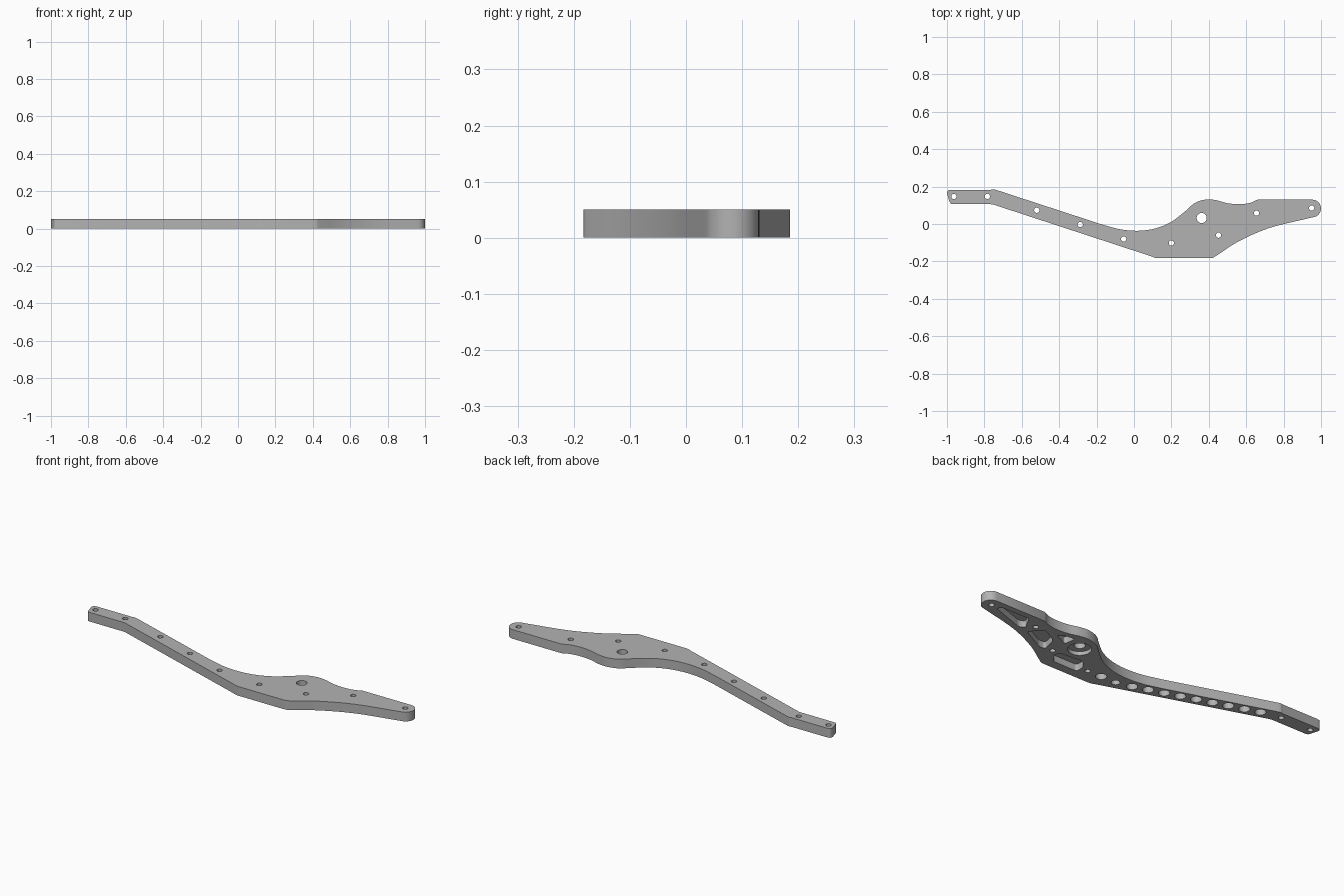
import bpy
import bmesh
from math import cos, sin, radians, tau
from mathutils import Vector

THICKNESS = 0.05
POCKET_DEPTH = 0.035

start_cube = bpy.data.objects.get("Cube")
if start_cube:
    bpy.data.objects.remove(start_cube, do_unlink=True)


def make_material(name, value):
    mat = bpy.data.materials.new(name)
    mat.use_nodes = True
    colour = (value, value, value, 1)
    mat.diffuse_color = colour
    mat.node_tree.nodes["Principled BSDF"].inputs["Base Color"].default_value = colour
    return mat


def arc(x, y, radius, start, end, steps):
    """Points along a circular arc, angles in degrees."""
    angles = [radians(start + (end - start) * i / steps) for i in range(steps + 1)]
    return [Vector((x + radius * cos(a), y + radius * sin(a))) for a in angles]


def circle(x, y, radius, sides=32):
    return [Vector((x + radius * cos(tau * i / sides), y + radius * sin(tau * i / sides)))
            for i in range(sides)]


def spline(points, steps=6):
    """Smooth curve passing through every given point."""
    p = [Vector(q) for q in points]
    p = [2 * p[0] - p[1]] + p + [2 * p[-1] - p[-2]]
    result = []
    for a, b, c, d in zip(p, p[1:], p[2:], p[3:]):
        for i in range(steps):
            t = i / steps
            result.append(b + (c - a) * (t / 2)
                          + (2 * a - 5 * b + 4 * c - d) * (t * t / 2)
                          + (3 * b - a - 3 * c + d) * (t ** 3 / 2))
    return result + [p[-2]]


def rounded(points, size, steps=6):
    """Closed polygon with every corner rounded off."""
    p = [Vector(q) for q in points]
    result = []
    for i, corner in enumerate(p):
        before, after = p[i - 1] - corner, p[(i + 1) % len(p)] - corner
        cut = min(size, before.length * 0.45, after.length * 0.45)
        a, b = corner + before.normalized() * cut, corner + after.normalized() * cut
        for k in range(steps + 1):
            t = k / steps
            result.append(a * (1 - t) ** 2 + corner * (2 * t * (1 - t)) + b * t * t)
    return result


def prisms(name, outlines):
    """One object made of upright prisms: (outline, bottom, top)."""
    bm = bmesh.new()
    for outline, bottom, top in outlines:
        base = bm.faces.new([bm.verts.new((q.x, q.y, bottom)) for q in outline])
        side = bmesh.ops.extrude_face_region(bm, geom=[base], use_keep_orig=True)
        moved = [v for v in side["geom"] if isinstance(v, bmesh.types.BMVert)]
        bmesh.ops.translate(bm, verts=moved, vec=(0, 0, top - bottom))
    bmesh.ops.recalc_face_normals(bm, faces=bm.faces)
    mesh = bpy.data.meshes.new(name)
    bm.to_mesh(mesh)
    bm.free()
    obj = bpy.data.objects.new(name, mesh)
    bpy.context.collection.objects.link(obj)
    return obj


def carve(target, cutter):
    cutter.hide_render = True
    mod = target.modifiers.new("carve", "BOOLEAN")
    mod.operation = "DIFFERENCE"
    mod.solver = "EXACT"
    mod.object = cutter
    bpy.context.view_layer.objects.active = target
    bpy.ops.object.modifier_apply(modifier=mod.name)
    bpy.data.objects.remove(cutter, do_unlink=True)


# Plate outline, clockwise from the narrow left tip
outline = spline([(-1, 0.165), (-0.994, 0.179), (-0.975, 0.183)], 4)
outline += spline([(-0.765, 0.183), (-0.75, 0.185), (-0.73, 0.18)], 4)
outline += spline([(-0.17, -0.003), (-0.07, -0.029), (0.03, -0.036), (0.12, -0.022),
                   (0.2, 0.012), (0.27, 0.065), (0.325, 0.112), (0.385, 0.131),
                   (0.44, 0.127), (0.5, 0.111), (0.565, 0.106), (0.62, 0.113),
                   (0.66, 0.13)])
outline += arc(0.953, 0.083, 0.047, 90, -75, 16)
outline += spline([(0.93, 0.03), (0.725, -0.021), (0.565, -0.09), (0.45, -0.163)])
outline += spline([(0.435, -0.173), (0.42, -0.181), (0.4, -0.183)], 4)
outline += spline([(0.14, -0.183), (0.115, -0.181), (0.09, -0.172)], 4)
outline += spline([(-0.74, 0.1), (-0.752, 0.104), (-0.768, 0.106)], 4)
outline += spline([(-0.965, 0.106), (-0.98, 0.109), (-0.987, 0.12)], 4)
plate = prisms("bracket_plate", [(outline, 0, THICKNESS)])

# Weight-saving pockets in the underside
pocket_shapes = [
    [(0.91, 0.075), (0.895, 0.098), (0.73, 0.1), (0.69, 0.025), (0.72, 0.01)],
    [(0.66, 0), (0.6, 0.065), (0.51, 0.015), (0.49, -0.07), (0.53, -0.07)],
    [(0.42, -0.09), (0.41, -0.058), (0.28, -0.045), (0.24, -0.085),
     (0.24, -0.135), (0.385, -0.135)],
    [(0.53, 0.065), (0.49, 0.085), (0.44, 0.092), (0.45, 0.025)],
]
cuts = [(rounded(shape, 0.015), -0.02, POCKET_DEPTH) for shape in pocket_shapes]

# Evenly spaced round pockets along the arm
arm_row = [(-0.055 - 0.0775 * i, -0.08 + 0.0256 * i) for i in range(9)]
cuts += [(circle(x, y, 0.027), -0.02, POCKET_DEPTH) for x, y in arm_row]
cuts.append((circle(0.03, -0.1, 0.021), -0.02, POCKET_DEPTH))
cuts.append((circle(0.118, -0.101, 0.027), -0.02, POCKET_DEPTH))

# Shallow counterbore around the pivot
pivot = (0.362, 0.032)
cuts.append((circle(*pivot, 0.057, 48), -0.02, 0.02))
carve(plate, prisms("pocket_cutter", cuts))

# Through holes: bolts, every third arm pocket, and the pivot
bolts = [(-0.963, 0.147), (-0.784, 0.148), (0.2, -0.102), (0.452, -0.06),
         (0.655, 0.058), (0.95, 0.085)] + arm_row[0:7:3]
holes = [(circle(x, y, 0.014, 24), -0.02, 0.1) for x, y in bolts]
holes.append((circle(*pivot, 0.027), -0.02, 0.1))
carve(plate, prisms("hole_cutter", holes))

# Finish
plate.data.materials.clear()
plate.data.materials.append(make_material("satin grey", 0.45))
bpy.ops.object.select_all(action="DESELECT")
plate.select_set(True)
bpy.context.view_layer.objects.active = plate
bpy.ops.object.shade_smooth_by_angle(angle=radians(30))
